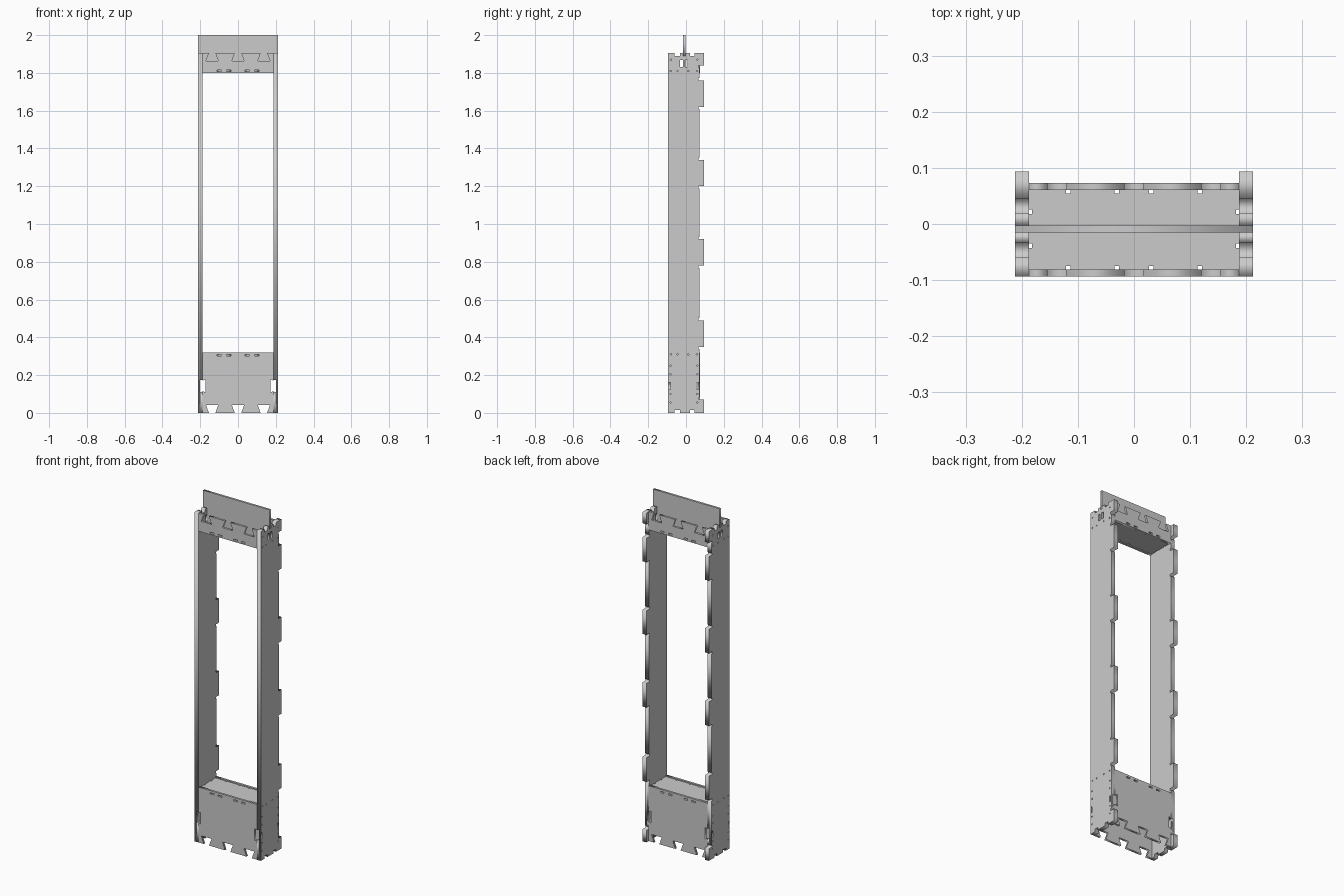
import bpy, math
from mathutils import Matrix

if "Cube" in bpy.data.objects:
    bpy.data.objects.remove(bpy.data.objects["Cube"])

TOP = 1.905                       # top of the box body
T = 0.0125                        # sheet thickness
YF, YB, YT = -0.094, 0.072, 0.094 # front edge, back edge, back tab edge

# plane maps: local sheet (u, v, normal) -> world
PLANES = {
    'x': Matrix(((0, 0, 1, 0), (1, 0, 0, 0), (0, 1, 0, 0), (0, 0, 0, 1))),
    'y': Matrix(((1, 0, 0, 0), (0, 0, -1, 0), (0, 1, 0, 0), (0, 0, 0, 1))),
    'z': Matrix.Identity(4),
}


def rect(u0, u1, v0, v1):
    return [(u0, v0), (u1, v0), (u1, v1), (u0, v1)]


def dot(u, v, r=0.004):
    return [(u + r * math.cos(i * math.pi / 4), v + r * math.sin(i * math.pi / 4)) for i in range(8)]


def sheet(name, outline, plane, centre, holes=(), thick=T):
    """Flat cut sheet: filled 2D outline with holes, extruded and turned into a mesh."""
    cu = bpy.data.curves.new(name + "_outline", 'CURVE')
    cu.dimensions = '2D'
    cu.fill_mode = 'BOTH'
    cu.extrude = thick / 2
    for loop in [outline, *holes]:
        sp = cu.splines.new('POLY')
        sp.points.add(len(loop) - 1)
        for p, (u, v) in zip(sp.points, loop):
            p.co = (u, v, 0, 1)
        sp.use_cyclic_u = True
    tmp = bpy.data.objects.new(name + "_tmp", cu)
    bpy.context.collection.objects.link(tmp)
    dg = bpy.context.evaluated_depsgraph_get()
    me = bpy.data.meshes.new_from_object(tmp.evaluated_get(dg))
    bpy.data.objects.remove(tmp)
    bpy.data.curves.remove(cu)
    me.transform(PLANES[plane])
    me.name = name
    ob = bpy.data.objects.new(name, me)
    ob.location['xyz'.index(plane)] = centre
    bpy.context.collection.objects.link(ob)
    return ob


# side sheets: tabs on the back edge, shallow notches top and bottom
TABS = [(0, .07), (.35, .49), (.78, .92), (1.2, 1.34), (1.62, 1.76), (1.84, TOP)]
NOTCHES = [(-.06, -.033), (.02, .045)]
SIGN_Y = -0.009


def side_outline(z0, z1):
    pts = [(YF, z0)]
    if z0 == 0:
        for a, b in NOTCHES:
            pts += [(a, 0), (a, .015), (b, .015), (b, 0)]
    pts += [] if z0 == 0 else [(YB, z0)]
    for a, b in TABS:
        if b <= z0 or a >= z1:
            continue
        if a > z0:                # relief cut below the tab
            pts += [(YB, a - .012), (YB - .006, a - .012), (YB - .006, a)]
        pts += [(YT, a), (YT, b)]
        if b < z1:                # relief cut above the tab
            pts += [(YB - .006, b), (YB - .006, b + .012), (YB, b + .012)]
    if pts[-1][1] < z1:
        pts.append((YB, z1))
    if z1 == TOP:
        for a, b in sorted(NOTCHES + [(SIGN_Y - T / 2, SIGN_Y + T / 2)], reverse=True):
            pts += [(b, TOP), (b, TOP - .015), (a, TOP - .015), (a, TOP)]
    return pts + [(YF, z1)]


# two square holes near the top pass through both layers
key_holes = [rect(-.031, -.017, 1.83, 1.868), rect(-.005, .009, 1.83, 1.868)]
screw_holes = [dot(y, z) for y in (-.082, .06) for z in (.055, .1, .205, .25)]
screw_holes += [dot(y, z) for z in (.31, 1.81) for y in (-.08, -.045, .012, .058)]
screw_holes += [dot(y, 1.87) for y in (-.08, .06)]
hook_holes = [rect(-.092, -.083, .125, .16), rect(.056, .065, .125, .16)]

for s, side in ((-1, "left"), (1, "right")):
    sheet(side + "_side_outer", side_outline(0, TOP), 'x', s * .20625, key_holes + screw_holes + hook_holes)
    sheet(side + "_side_inner_lower", side_outline(0, .11), 'x', s * .19375)
    sheet(side + "_side_inner_upper", side_outline(.175, TOP), 'x', s * .19375, key_holes)

# front and back sheets with dovetail key notches
W = 0.1875
KEYS = (-.137, 0, .137)


def dovetails(z, depth, xs):
    d = 1 if xs[0] < xs[-1] else -1
    pts = []
    for x in xs:
        pts += [(x - d * .017, z), (x - d * .033, z + depth), (x + d * .033, z + depth), (x + d * .017, z)]
    return pts


header = [(-W, 1.8), (W, 1.8), (W, TOP)] + dovetails(TOP, -.043, KEYS[::-1]) + [(-W, TOP)]
base = [(-W, 0)] + dovetails(0, .043, KEYS) + [
    (W, 0), (W, .115), (.173, .108), (.173, .177), (W, .17), (W, .32),
    (-W, .32), (-W, .17), (-.173, .177), (-.173, .108), (-W, .115)]


def ticks(z):
    return [rect(x - .012, x + .012, z - .004, z + .004) for x in (-.1, -.05, .05, .1)]


for y, face in ((YF + T / 2, "front"), (.067, "back")):
    sheet(face + "_header", header, 'y', y, ticks(1.811))
    sheet(face + "_base_panel", base, 'y', y, ticks(.304))

# shelf and ceiling with small edge notches
F, B, n, d = -.081, .0607, .004, .006
shelf = [(-W, F)]
for x in (-.117, -.031, .031, .117):
    shelf += [(x - n, F), (x - n, F + d), (x + n, F + d), (x + n, F)]
shelf.append((W, F))
for y in (-.039, .022):
    shelf += [(W, y - n), (W - d, y - n), (W - d, y + n), (W, y + n)]
shelf.append((W, B))
for x in (.117, .031, -.031, -.117):
    shelf += [(x + n, B), (x + n, B - d), (x - n, B - d), (x - n, B)]
shelf.append((-W, B))
for y in (.022, -.039):
    shelf += [(-W, y + n), (-W + d, y + n), (-W + d, y - n), (-W, y - n)]
sheet("bottom_shelf", shelf, 'z', .308)
sheet("ceiling", shelf, 'z', 1.81)

# upright header board slotted into the sides
E = .2125
sheet("top_board", [(-W, 1.8165), (W, 1.8165), (W, TOP - .015), (E, TOP - .015),
                    (E, 2), (-E, 2), (-E, TOP - .015), (-W, TOP - .015)], 'y', SIGN_Y)
